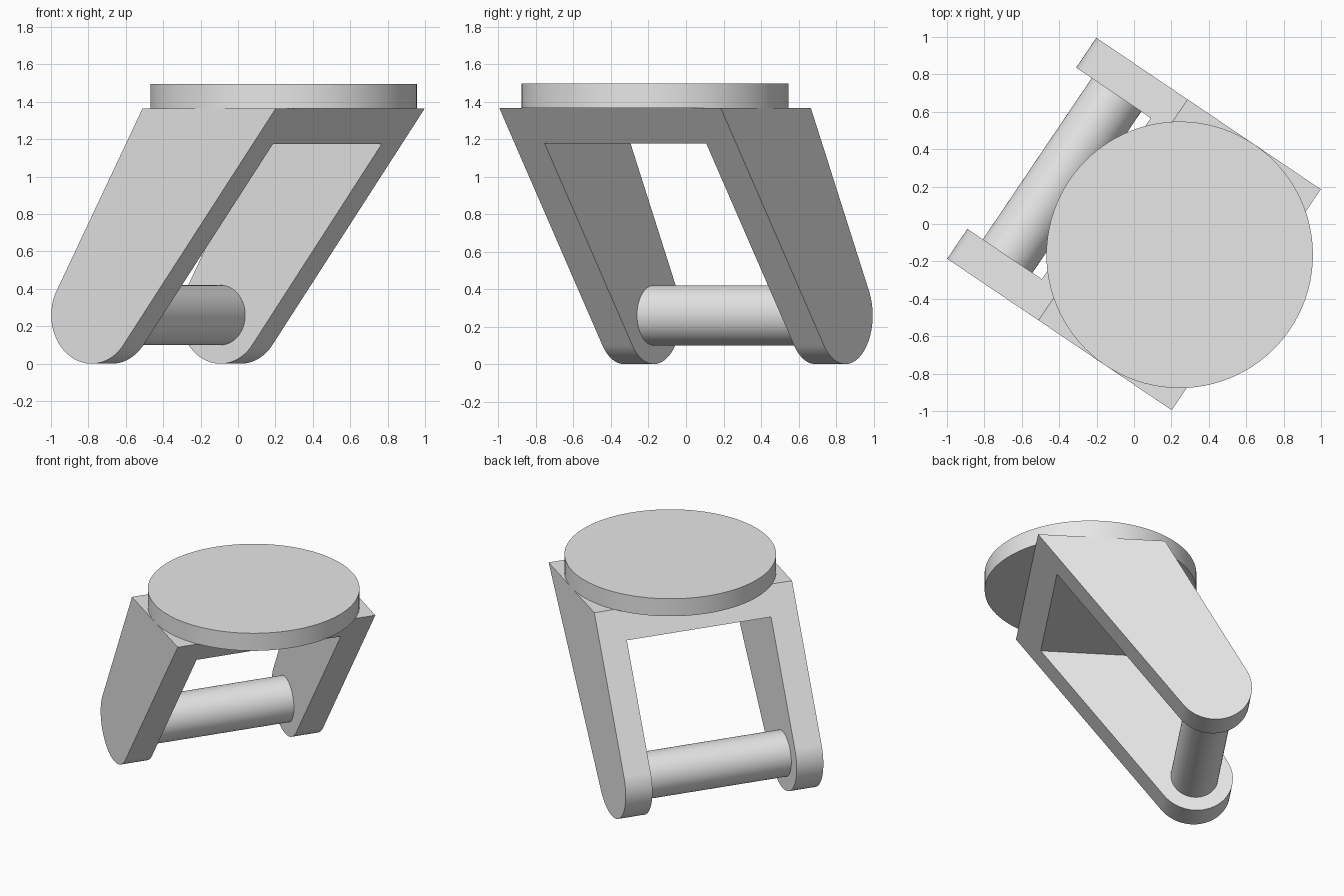
import bpy, bmesh
from math import radians, sin, cos, asin, atan2, hypot, pi
from mathutils import Matrix, Vector

if "Cube" in bpy.data.objects:
    bpy.data.objects.remove(bpy.data.objects["Cube"])

TURN = Matrix.Rotation(radians(-34), 4, 'Z')
HALF_WIDTH, INNER = 0.7125, 0.52
TOP, SLAB_UNDERSIDE = 1.365, 1.175
BACK, FRONT = -0.135, 0.724
HUB = Vector((-0.464, 0.26))
HUB_R = 0.26

grey = bpy.data.materials.new("plain_grey")
grey.use_nodes = True
grey.diffuse_color = (0.8, 0.8, 0.8, 1)
grey.node_tree.nodes["Principled BSDF"].inputs["Base Color"].default_value = grey.diffuse_color


def make_object(name, bm):
    bmesh.ops.recalc_face_normals(bm, faces=bm.faces)
    mesh = bpy.data.meshes.new(name)
    bm.to_mesh(mesh)
    bm.free()
    mesh.materials.append(grey)
    obj = bpy.data.objects.new(name, mesh)
    bpy.context.collection.objects.link(obj)
    return obj


def activate(obj):
    bpy.ops.object.select_all(action='DESELECT')
    obj.select_set(True)
    bpy.context.view_layer.objects.active = obj


def smooth(obj):
    activate(obj)
    bpy.ops.object.shade_smooth_by_angle(angle=radians(30))


def prism(name, outline, half):
    """Side outline (x, z) extruded across y."""
    bm = bmesh.new()
    face = bm.faces.new([bm.verts.new((x, -half, z)) for x, z in outline])
    new = bmesh.ops.extrude_face_region(bm, geom=[face])["geom"]
    moved = [v for v in new if isinstance(v, bmesh.types.BMVert)]
    bmesh.ops.translate(bm, verts=moved, vec=(0, 2 * half, 0))
    return make_object(name, bm)


def cylinder(name, radius, length, matrix):
    bm = bmesh.new()
    bmesh.ops.create_cone(bm, cap_ends=True, segments=96, radius1=radius,
                          radius2=radius, depth=length, matrix=matrix)
    obj = make_object(name, bm)
    smooth(obj)
    return obj


def tangent_angle(corner, side):
    """Angle on the hub where the line to a top corner touches it."""
    d = Vector(corner) - HUB
    return atan2(d.y, d.x) + side * (pi / 2 - asin(HUB_R / hypot(*d)))


# Fork: slanted side outline with a round hub at the bottom
a0 = tangent_angle((BACK, TOP), 1)
a1 = tangent_angle((FRONT, TOP), -1) + 2 * pi
steps = 48
outline = [(BACK, TOP)]
for i in range(steps + 1):
    a = a0 + (a1 - a0) * i / steps
    outline.append((HUB.x + HUB_R * cos(a), HUB.y + HUB_R * sin(a)))
outline.append((FRONT, TOP))
fork = prism("fork_bracket", outline, HALF_WIDTH)

# Opening between the two legs, below the top slab
opening = prism("opening_cutter", [(-2, -1), (2, -1), (2, SLAB_UNDERSIDE), (-2, SLAB_UNDERSIDE)], INNER)
opening.hide_render = True
cut = fork.modifiers.new("opening", 'BOOLEAN')
cut.operation = 'DIFFERENCE'
cut.solver = 'EXACT'
cut.object = opening
activate(fork)
bpy.ops.object.modifier_apply(modifier=cut.name)
bpy.data.objects.remove(opening)
smooth(fork)
weighted = fork.modifiers.new("flat_sides", 'WEIGHTED_NORMAL')
weighted.keep_sharp = True

# Axle between the hubs
axle = cylinder("axle", 0.16, 2 * INNER + 0.02,
                Matrix.Translation((HUB.x, 0, HUB.y)) @ Matrix.Rotation(pi / 2, 4, 'X'))

# Round swivel plate on top
plate = cylinder("swivel_plate", HALF_WIDTH, 0.13,
                 Matrix.Translation(((BACK + FRONT) / 2, 0, TOP + 0.065)))

for part in (fork, axle, plate):
    part.matrix_world = TURN
